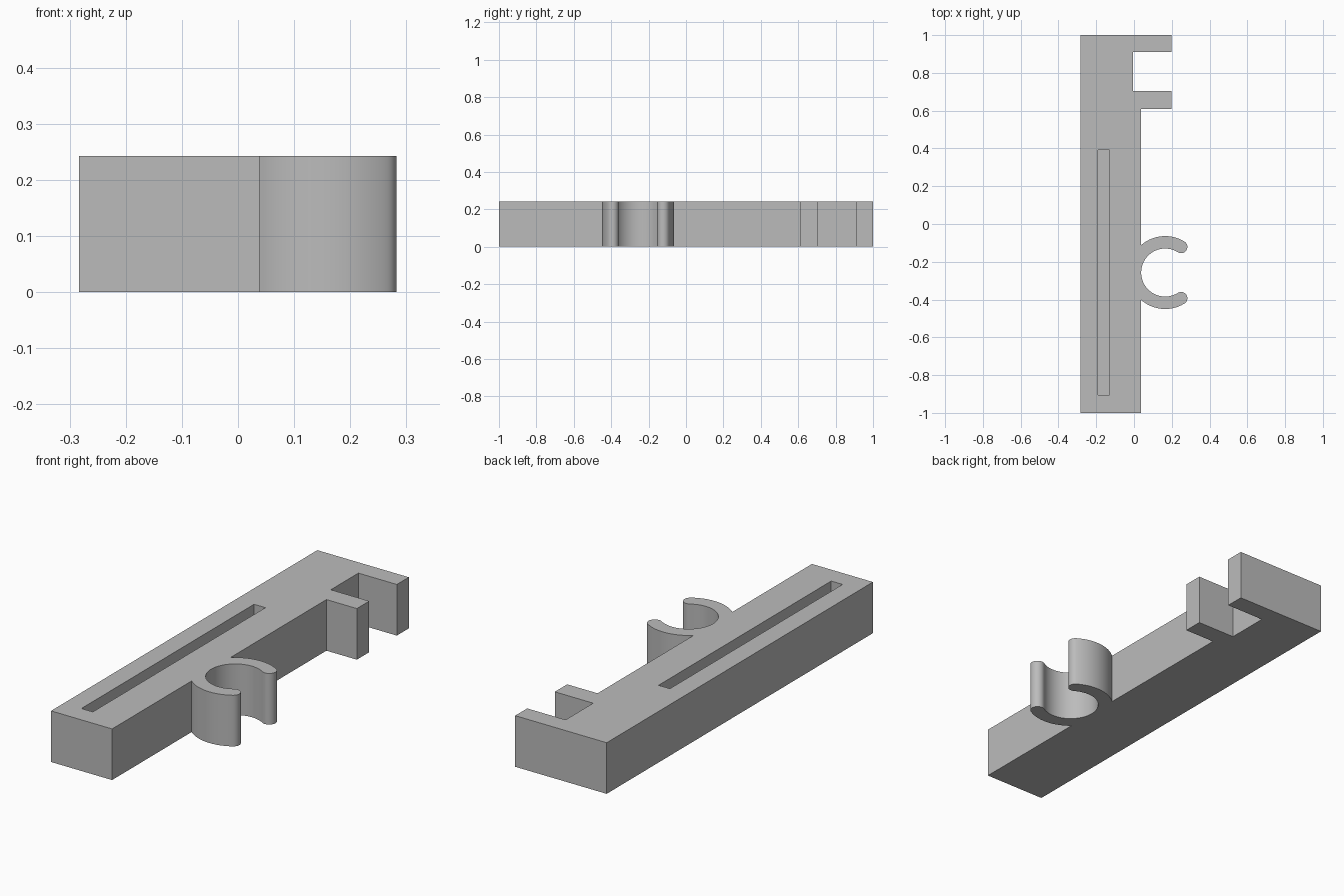
import bpy, bmesh, math
from mathutils import Vector

cube = bpy.data.objects.get("Cube")
if cube:
    bpy.data.objects.remove(cube, do_unlink=True)

HEIGHT = 0.243
LEFT, EDGE, PRONG = -0.283, 0.038, 0.198
CLIP = Vector((0.165, -0.257))
OUTER, INNER = 0.193, 0.127
MID, TIP = (OUTER + INNER) / 2, (OUTER - INNER) / 2
OPEN = 58  # half angle of the clip mouth

grey = bpy.data.materials.new("plain grey")
grey.use_nodes = True
grey.diffuse_color = (0.5, 0.5, 0.5, 1)
grey.node_tree.nodes["Principled BSDF"].inputs["Base Color"].default_value = (0.5, 0.5, 0.5, 1)


def arc(center, radius, start, end, steps):
    """Points along an arc, angles in degrees."""
    angles = [math.radians(start + (end - start) * i / steps) for i in range(steps + 1)]
    return [(center[0] + radius * math.cos(a), center[1] + radius * math.sin(a)) for a in angles]


def extrude(name, outline, z0, z1):
    """Solid prism from a flat outline."""
    bm = bmesh.new()
    face = bm.faces.new([bm.verts.new((x, y, z0)) for x, y in outline])
    top = bmesh.ops.extrude_face_region(bm, geom=[face])["geom"]
    verts = [v for v in top if isinstance(v, bmesh.types.BMVert)]
    bmesh.ops.translate(bm, verts=verts, vec=(0, 0, z1 - z0))
    bmesh.ops.remove_doubles(bm, verts=bm.verts, dist=0.0001)
    bmesh.ops.recalc_face_normals(bm, faces=bm.faces)
    mesh = bpy.data.meshes.new(name)
    bm.to_mesh(mesh)
    bm.free()
    mesh.materials.append(grey)
    obj = bpy.data.objects.new(name, mesh)
    bpy.context.collection.objects.link(obj)
    return obj


def tip_center(angle):
    a = math.radians(angle)
    return CLIP + MID * Vector((math.cos(a), math.sin(a)))


# Open round clip with rounded tips, growing out of the bar's side
root = math.degrees(math.acos((EDGE - CLIP.x) / OUTER))
clip = arc(CLIP, OUTER, -root, -OPEN, 24)
clip += arc(tip_center(-OPEN), TIP, -OPEN, 180 - OPEN, 14)[1:]
clip += arc(CLIP, INNER, 360 - OPEN, OPEN, 64)[1:]
clip += arc(tip_center(OPEN), TIP, OPEN - 180, OPEN, 14)[1:]
clip += arc(CLIP, OUTER, OPEN, root, 24)[1:]

# Bar with the clip and a two-pronged fork at the back
fork = [(EDGE, 0.61), (PRONG, 0.61), (PRONG, 0.703), (-0.004, 0.703),
        (-0.004, 0.91), (PRONG, 0.91), (PRONG, 1), (LEFT, 1)]
holder = extrude("holder_bar", [(LEFT, -1), (EDGE, -1)] + clip + fork, 0, HEIGHT)

# Long narrow slot, open at the top only
x0, x1, y0, y1 = -0.19, -0.13, -0.905, 0.392
cutter = extrude("slot_cutter", [(x0, y0), (x1, y0), (x1, y1), (x0, y1)], 0.04, HEIGHT + 0.1)
cutter.hide_render = True
cutter.hide_viewport = True
slot = holder.modifiers.new("slot", 'BOOLEAN')
slot.operation = 'DIFFERENCE'
slot.solver = 'EXACT'
slot.object = cutter

# Apply the cut, then smooth only the curved walls
bpy.context.view_layer.update()
cut = bpy.data.meshes.new_from_object(holder.evaluated_get(bpy.context.evaluated_depsgraph_get()))
holder.modifiers.clear()
holder.data = cut
bpy.data.objects.remove(cutter, do_unlink=True)
bpy.ops.object.select_all(action='DESELECT')
holder.select_set(True)
bpy.context.view_layer.objects.active = holder
bpy.ops.object.shade_smooth_by_angle(angle=math.radians(30))
